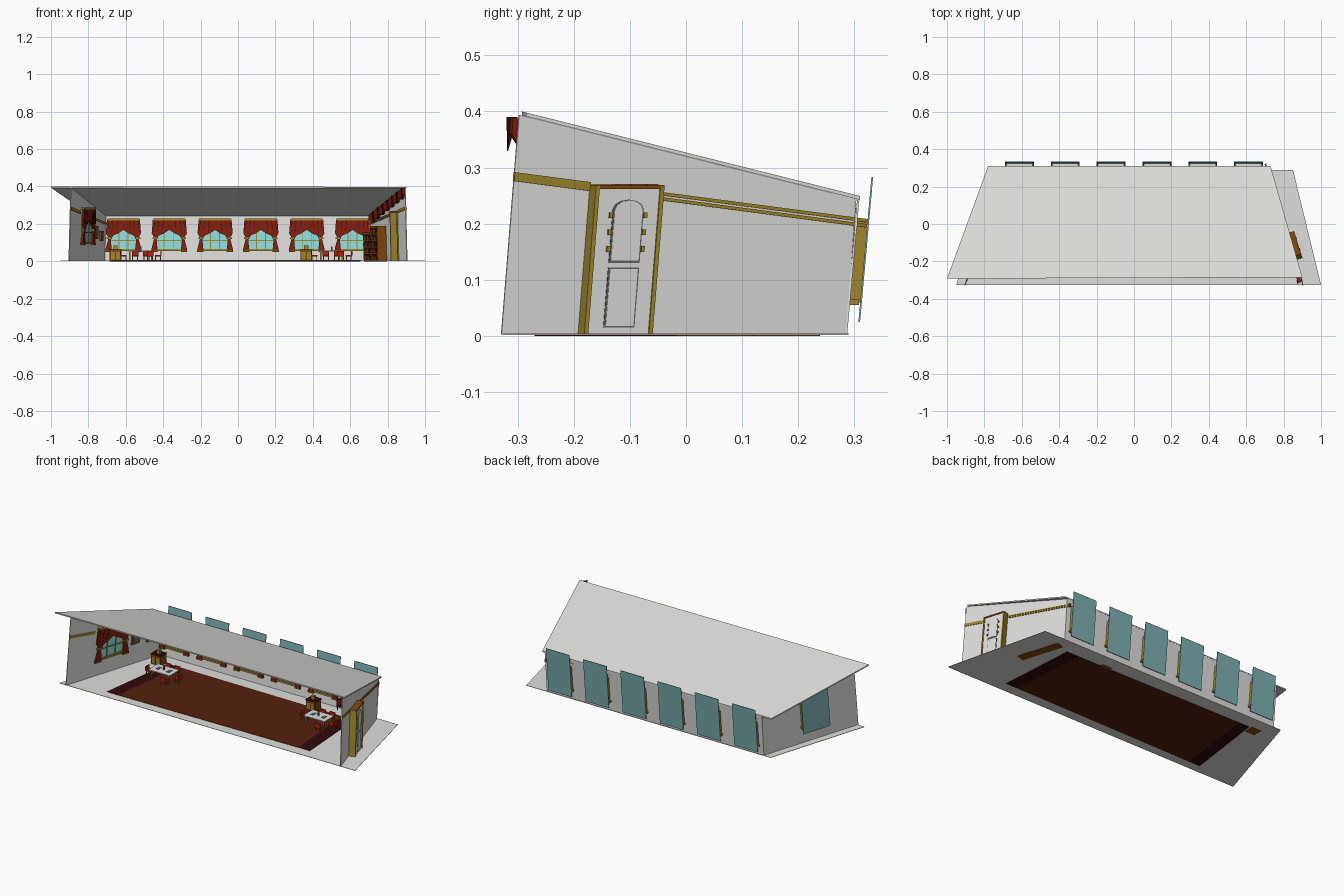
import bpy, bmesh, math
from mathutils import Vector

if "Cube" in bpy.data.objects:
    bpy.data.objects.remove(bpy.data.objects["Cube"])


def mat(name, r, g, b):
    m = bpy.data.materials.new(name)
    lin = lambda c: c / 12.92 if c < 0.04 else ((c + 0.055) / 1.055) ** 2.4
    m.diffuse_color = (lin(r), lin(g), lin(b), 1)
    m.use_nodes = True
    m.node_tree.nodes["Principled BSDF"].inputs["Base Color"].default_value = m.diffuse_color
    return m


WHITE = mat("plaster_white", .87, .87, .86)
GOLD = mat("gold_trim", .62, .53, .17)
RED = mat("curtain_red", .50, .12, .06)
SEAT = mat("seat_red", .66, .13, .08)
RUG = mat("rug_brown", .33, .13, .06)
DARK = mat("dark_maroon", .19, .04, .05)
WOOD = mat("wood_brown", .50, .29, .06)
TEAL = mat("pane_teal", .50, .69, .70)
GLASS = mat("glass_cyan", .56, .86, .86)
GREY = mat("grey", .40, .40, .41)


class Frame:
    """Flat working plane: u across, v up the plane, n its thickness."""
    def __init__(s, o, u, v, n):
        s.o, s.u, s.v, s.n = Vector(o), Vector(u), Vector(v), Vector(n).normalized()

    def at(s, u, v, d):
        return s.o + s.u * u + s.v * v + s.n * d

    def moved(s, u, v, k=1.0):
        return Frame(s.at(u, v, 0), s.u * k, s.v * k, s.n)


K, LEAN = .311, .08          # side walls splay outward, everything leans back
GROUND = Frame((0, 0, 0), (1, 0, 0), (0, 1, 0), (0, 0, 1))
BACK = Frame((0, .283, 0), (1, 0, 0), (0, .09, 1), (0, 1, 0))
LEFT = Frame((-.80, 0, 0), (K, 1, 0), (K * LEAN, LEAN, 1), (-1, K, 0))
RIGHT = Frame((.80, 0, 0), (K, -1, 0), (-K * LEAN, LEAN, 1), (1, K, 0))
ROOF = Frame((0, 0, .32), (1, 0, 0), (0, 1, -.25), (0, 0, 1))


def slab(name, m, f, pts, d0, d1):
    bm = bmesh.new()
    a = [bm.verts.new(f.at(u, v, d0)) for u, v in pts]
    b = [bm.verts.new(f.at(u, v, d1)) for u, v in pts]
    bm.faces.new(a)
    bm.faces.new(b[::-1])
    for i in range(len(a)):
        j = (i + 1) % len(a)
        bm.faces.new((a[i], b[i], b[j], a[j]))
    bmesh.ops.recalc_face_normals(bm, faces=bm.faces)
    me = bpy.data.meshes.new(name)
    bm.to_mesh(me)
    bm.free()
    me.materials.append(m)
    ob = bpy.data.objects.new(name, me)
    bpy.context.collection.objects.link(ob)
    return ob


def rect(u0, v0, u1, v1):
    return [(u0, v0), (u1, v0), (u1, v1), (u0, v1)]


def block(name, m, x, y, w, l, z0, z1):
    slab(name, m, GROUND, rect(x - w / 2, y - l / 2, x + w / 2, y + l / 2), z0, z1)


# Shell: floor, roof and three walls
slab("floor", WHITE, GROUND, [(-.95, -.325), (1, -.325), (.85, .29), (-.76, .29)], .002, .004)
slab("roof", WHITE, ROOF, [(-1, -.292), (.9, -.285), (.73, .31), (-.78, .31)], 0, .007)
slab("back_wall", WHITE, BACK, rect(-.715, .003, .715, .243), 0, .004)
slab("left_wall", WHITE, LEFT, [(-.33, .003), (.283, .003), (.283, .244), (-.33, .394)], 0, .004)
slab("right_wall", WHITE, RIGHT, [(-.283, .003), (.072, .003), (.072, .27), (.193, .27), (.193, .003),
                                  (.33, .003), (.33, .394), (-.283, .244)], 0, .004)

# Rug with dark ends
slab("rug", RUG, GROUND, [(-.60, -.27), (.58, -.26), (.55, .2), (-.54, .21)], 0, .006)
slab("rug_left_border", DARK, GROUND, [(-.675, -.27), (-.60, -.27), (-.54, .21), (-.61, .21)], 0, .006)
slab("rug_right_border", DARK, GROUND, [(.58, -.26), (.655, -.26), (.625, .2), (.55, .2)], 0, .006)


# Curtained window
def window(f, pane_v0, pane_v1):
    slab("outer_pane", TEAL, f, rect(-.077, pane_v0, .077, pane_v1), .022, .025)
    slab("window_glass", GLASS, f, rect(-.07, .065, .07, .2), -.004, -.001)
    slab("curtain_rail", GOLD, f, rect(-.085, .219, .085, .228), -.02, .004)
    slab("window_sill", GOLD, f, rect(-.08, .055, .08, .065), -.012, .02)
    slab("sash_bar", GOLD, f, rect(-.065, .108, .065, .113), -.008, -.003)
    slab("box_top", WHITE, f, rect(-.068, .2, .068, .204), .003, .022)
    for s in (-1, 1):
        slab("window_jamb", GOLD, f, rect(s * .066, .06, s * .073, .205), -.006, .022)
        slab("window_mullion", GOLD, f, rect(s * .024 - .002, .065, s * .024 + .002, .19), -.008, -.003)
        drape = [(0, .222), (.088, .224), (.094, .15), (.08, .125), (.096, .062), (.062, .055),
                 (.068, .12), (.052, .14), (.03, .148), (0, .168)]
        slab("curtain", RED, f, [(s * u, v) for u, v in drape], -.018, -.009)
        slab("curtain_tie", GOLD, f, rect(s * .062, .118, s * .09, .126), -.02, -.008)
        for u in (.03, .055, .076):
            slab("curtain_fold", DARK, f, [(s * u, .215), (s * (u + .004), .215), (s * (u + .008), .15)],
                 -.0195, -.017)
        slab("curtain_hem", WOOD, f, rect(s * .062, .05, s * .096, .06), -.02, -.006)


for i in range(6):
    window(BACK.moved((i - 2.5) * .245, 0), .025, .283)
window(LEFT.moved(-.05, .03, 1.13), .03, .245)

# Gold wall stripes following the roof slope
def stripe(name, f, s, y0, y1, lo, hi, d0, d1):
    h = lambda y: .241 - .13 * y
    slab(name, GOLD, f, [(s * y0, h(y0) + lo), (s * y1, h(y1) + lo), (s * y1, h(y1) + hi), (s * y0, h(y0) + hi)], d0, d1)


stripe("left_stripe_front", LEFT, 1, -.33, -.16, -.008, .008, -.003, 0)
stripe("left_stripe_back", LEFT, 1, .06, .283, -.008, .004, -.003, 0)
stripe("right_stripe_front", RIGHT, -1, -.33, -.193, -.008, .008, -.003, .007)
for lo in (-.008, .001):
    stripe("right_stripe_back", RIGHT, -1, -.072, .305, lo, lo + .006, -.003, .007)

# Framed pictures on the left wall
for u, v, w, h in ((.11, .155, .05, .07), (.205, .135, .045, .055)):
    slab("picture_frame", WOOD, LEFT, rect(u - w / 2, v - h / 2, u + w / 2, v + h / 2), -.008, 0)
    slab("picture", GREY, LEFT, rect(u - w / 3, v - h / 3, u + w / 3, v + h / 3), -.010, -.007)

# Door set outward in a gold lined recess
for u in (.072, .187):
    slab("door_jamb", GOLD, RIGHT, rect(u, .003, u + .007, .268), -.006, .042)
slab("door_lintel", WOOD, RIGHT, rect(.072, .262, .194, .269), -.006, .042)
slab("door", WHITE, RIGHT, rect(.079, .003, .187, .262), .034, .038)
arch = [(.105, .13), (.16, .13), (.16, .225)] + \
       [(.1325 + .0275 * math.cos(a * math.pi / 6), .225 + .018 * math.sin(a * math.pi / 6)) for a in range(1, 6)] + \
       [(.105, .225)]
low = rect(.105, .015, .16, .122)
for nm, p in (("upper", arch), ("lower", low)):
    cu, cv = .1325, sum(v for _, v in p) / len(p)
    for d in (.0, .033):
        slab(nm + "_panel_edge", GREY, RIGHT, p, .033 if d == 0 else .038, .034 if d == 0 else .040)
    inner = [(cu + (u - cu) * .9, cv + (v - cv) * .95) for u, v in p]
    slab(nm + "_panel", WHITE, RIGHT, inner, .031, .042)
for u in (.102, .163):
    for v in (.155, .185, .215):
        slab("door_stud", GOLD, RIGHT, rect(u - .003, v - .005, u + .003, v + .005), .038, .044)

# Scalloped swag under the roof on the right wall
top = lambda u: .388 + (u - .33) * .2447
for i in range(7):
    a, b = -.25 + i * .084, -.25 + (i + 1) * .084
    t = lambda k: a + (b - a) * k
    slab("swag", RED, RIGHT, [(a, top(a)), (b, top(b)), (b, top(b) - .03), (t(.8), top(b) - .052),
                              (t(.5), top(t(.5)) - .05), (t(.2), top(a) - .032), (a, top(a) - .02)], -.02, -.004)
    slab("swag_tail", DARK, RIGHT, [(b - .012, top(b)), (b + .006, top(b)), (b, top(b) - .06)], -.024, -.018)

# Bookcases along the right wall
for u0, u1, h, rows in ((-.24, -.125, .155, 4), (-.12, .0, .19, 5)):
    slab("bookcase", WOOD, RIGHT, rect(u0, 0, u1, h), -.055, -.004)
    step = (h - .015) / rows
    for r in range(rows):
        v = .01 + r * step
        slab("shelf_recess", DARK, RIGHT, rect(u0 + .008, v, u1 - .008, v + step - .006), -.057, -.05)
        for j in range(5):
            u = u0 + .014 + j * .017
            slab("book", (RED, GOLD, WOOD)[(j + r) % 3], RIGHT,
                 rect(u, v, u + .01, v + step * (.55 + .1 * (j % 2))), -.061, -.055)


# Table, chairs and small cabinet
def chair(x, y, sx, sy):
    block("chair_seat", SEAT, x, y, .034, .034, .026, .033)
    block("chair_back", SEAT, x + sx * .016, y + sy * .016,
          .006 if sx else .034, .006 if sy else .034, .03, .054)
    for i in (-1, 1):
        for j in (-1, 1):
            block("chair_leg", GOLD, x + i * .013, y + j * .013, .005, .005, .004, .027)


for cx, tx in ((-.655, -.52), (.365, .50)):
    block("cabinet", WOOD, cx, .19, .062, .055, 0, .06)
    block("cabinet_top", DARK, cx, .19, .068, .06, .06, .064)
    block("cabinet_ornament", GOLD, cx, .19, .022, .016, .064, .085)
    for i in (-1, 1):
        block("cabinet_door", GOLD, cx + i * .014, .162, .022, .003, .01, .05)
    block("table_top", WHITE, tx, .045, .14, .09, .052, .057)
    block("table_lamp", GREY, tx, .045, .008, .008, .057, .08)
    for i in (-1, 1):
        block("place_setting", GREY, tx + i * .035, .045, .02, .03, .057, .059)
        for j in (-1, 1):
            block("table_leg", GOLD, tx + i * .058, .045 + j * .035, .008, .008, .004, .052)
        chair(tx + i * .092, .045, i, 0)
        chair(tx + i * .03, .115, 0, 1)
    chair(tx + .05, -.02, 0, -1)
